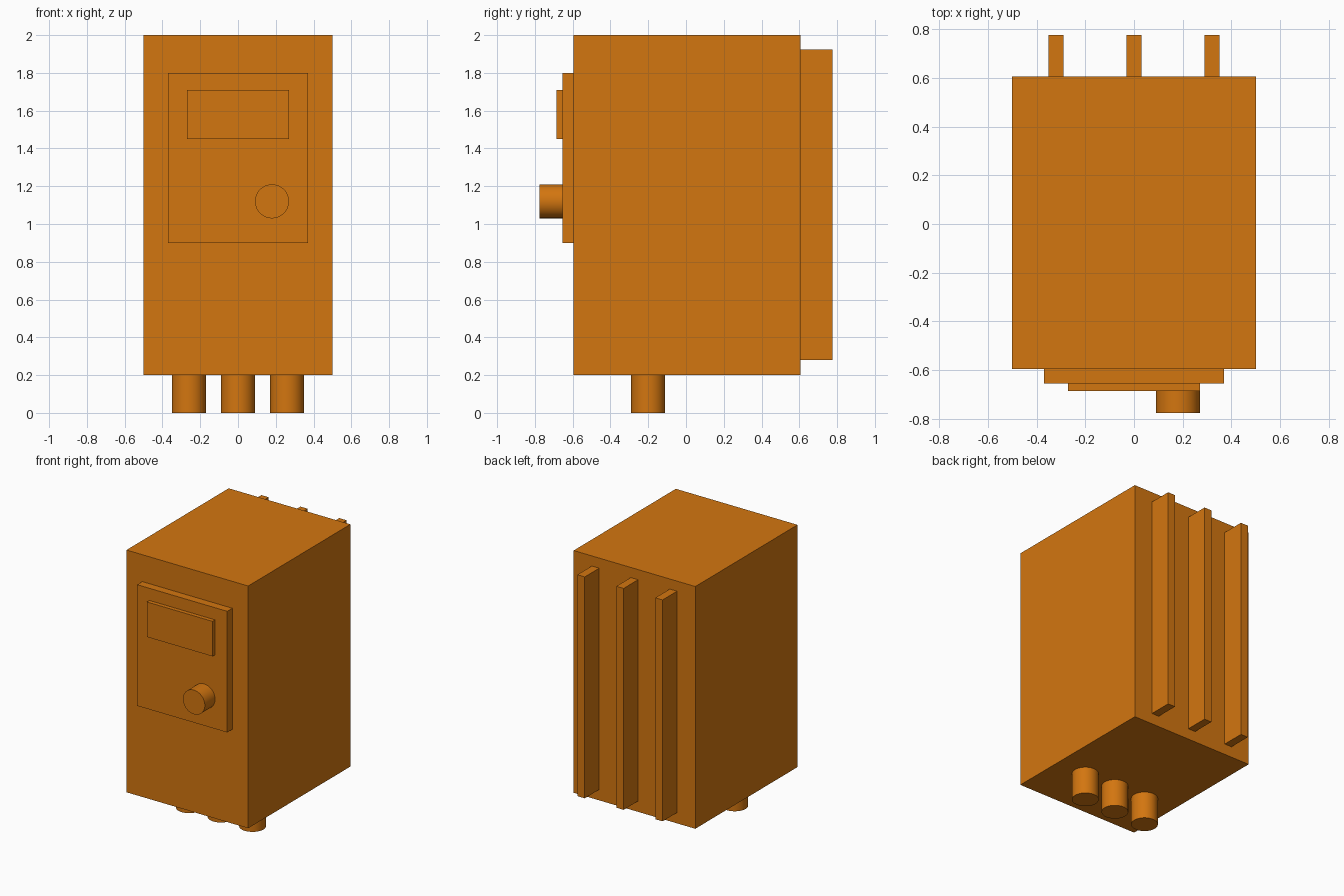
import bpy
import math

old = bpy.data.objects.get("Cube")
if old:
    bpy.data.objects.remove(old, do_unlink=True)

# Single painted metal colour
paint = bpy.data.materials.new("orange_paint")
paint.use_nodes = True
colour = (0.65, 0.18, 0.005, 1)
paint.diffuse_color = colour
paint.node_tree.nodes["Principled BSDF"].inputs["Base Color"].default_value = colour


def box(name, low, high):
    centre = [(a + b) / 2 for a, b in zip(low, high)]
    bpy.ops.mesh.primitive_cube_add(size=1, location=centre)
    part = bpy.context.object
    part.name = name
    part.scale = [b - a for a, b in zip(low, high)]
    bpy.ops.object.transform_apply(location=False, rotation=False, scale=True)
    part.data.materials.append(paint)
    return part


def cylinder(name, centre, radius, depth, tilt=0):
    bpy.ops.mesh.primitive_cylinder_add(
        vertices=48, radius=radius, depth=depth, location=centre, rotation=(tilt, 0, 0))
    part = bpy.context.object
    part.name = name
    part.data.materials.append(paint)
    bpy.ops.object.shade_smooth_by_angle(angle=math.radians(30))
    return part


FRONT, BACK = -0.595, 0.605

# Main housing
box("housing", (-0.5, FRONT, 0.2), (0.5, BACK, 2))

# Front control panel, display and knob
box("control_panel", (-0.37, -0.655, 0.9), (0.37, FRONT, 1.8))
box("display", (-0.27, -0.685, 1.45), (0.27, -0.655, 1.71))
cylinder("control_knob", (0.18, -0.715, 1.12), 0.09, 0.12, math.pi / 2)

# Cooling fins on the back and cable glands underneath
for side, label in ((-1, "right"), (0, "middle"), (1, "left")):
    x = side * 0.32
    box(label + "_cooling_fin", (x - 0.03, BACK, 0.28), (x + 0.03, 0.775, 1.925))
    cylinder(label + "_cable_gland", (side * 0.26, -0.2, 0.1), 0.09, 0.2)
